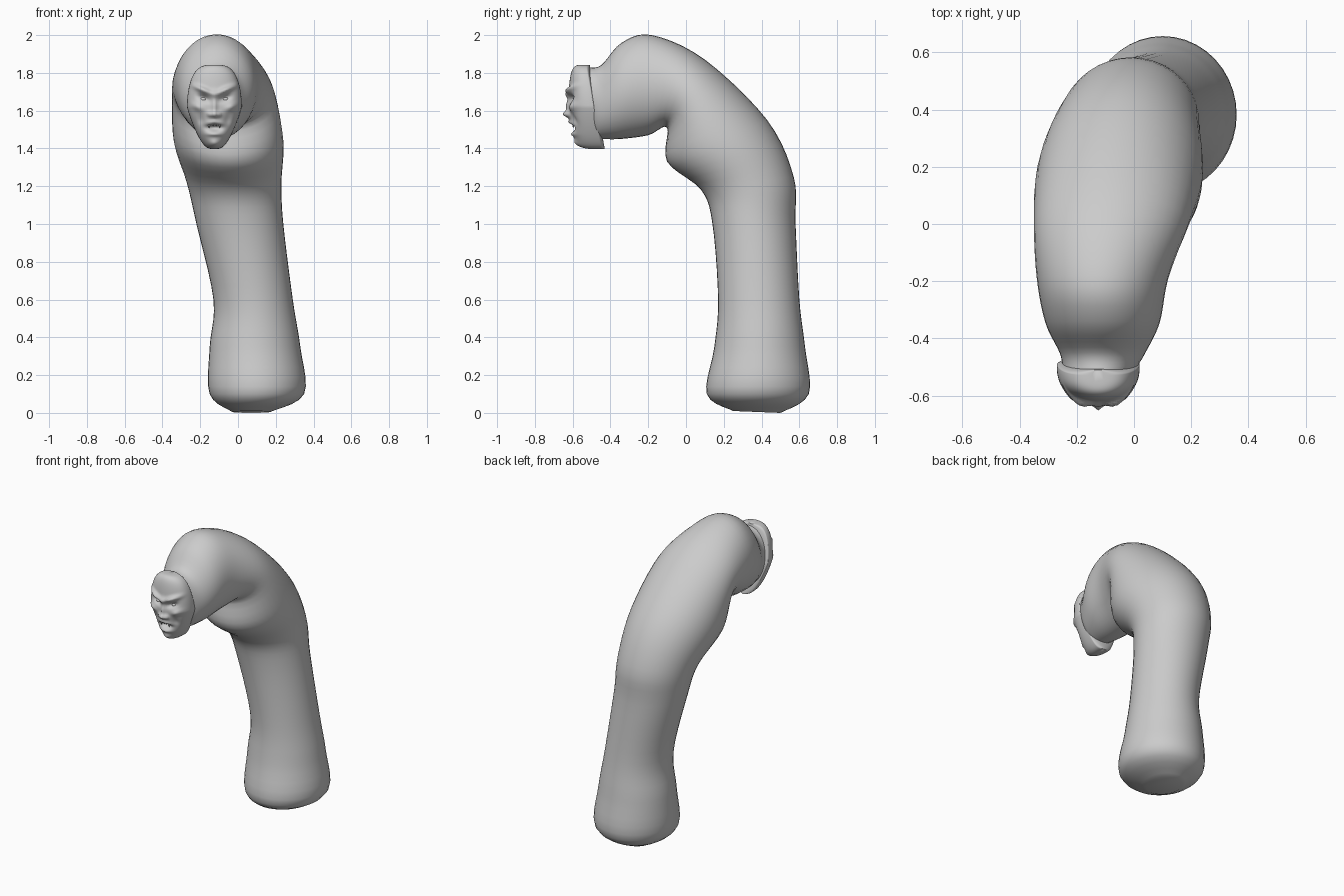
import bpy, bmesh, math
from mathutils import Vector

default_cube = bpy.data.objects.get("Cube")
if default_cube:
    bpy.data.objects.remove(default_cube, do_unlink=True)

shade = (.6, .6, .6, 1)
grey = bpy.data.materials.new("plain grey")
grey.use_nodes = True
grey.diffuse_color = shade
grey.node_tree.nodes["Principled BSDF"].inputs["Base Color"].default_value = shade


def finish(bm, name):
    """Turn a bmesh into a smooth grey object."""
    bmesh.ops.recalc_face_normals(bm, faces=bm.faces)
    for face in bm.faces:
        face.smooth = True
    mesh = bpy.data.meshes.new(name)
    bm.to_mesh(mesh)
    bm.free()
    mesh.materials.append(grey)
    obj = bpy.data.objects.new(name, mesh)
    bpy.context.collection.objects.link(obj)
    return obj


def loft(rings, name):
    """Skin a list of closed point rings and cap both ends."""
    bm = bmesh.new()
    loops = [[bm.verts.new(point) for point in ring] for ring in rings]
    for low, high in zip(loops, loops[1:]):
        for i in range(len(low)):
            bm.faces.new((low[i - 1], low[i], high[i], high[i - 1]))
    bm.faces.new(loops[0])
    bm.faces.new(loops[-1])
    return finish(bm, name)


def smooth_path(keys, steps):
    """Pass a smooth curve through rows of values."""
    rows = [Vector(key) for key in keys]
    padded = [rows[0]] + rows + [rows[-1]]
    path = []
    for before, start, end, after in zip(padded, padded[1:], padded[2:], padded[3:]):
        leave, arrive = (end - before) / 2, (after - start) / 2
        for step in range(steps):
            t = step / steps
            ease = t * t * (3 - 2 * t)
            path.append(start.lerp(end, ease) + leave * (t * (1 - t) ** 2)
                        - arrive * (t * t * (1 - t)))
    return path + [rows[-1]]


def angles(count):
    return [math.tau * i / count for i in range(count)]


# Bent body: inner edge (y, z), outer edge (y, z), middle x, half width
body_keys = [
    (.25, .01, .5, 0, .07, .1),
    (.11, .1, .65, .1, .1, .25),
    (.15, .35, .63, .35, .09, .24),
    (.17, .6, .6, .6, .08, .21),
    (.14, 1, .58, 1, .01, .23),
    (.08, 1.18, .57, 1.25, -.02, .25),
    (-.1, 1.33, .43, 1.55, -.05, .29),
    (-.1, 1.51, .1, 1.87, -.08, .27),
    (-.2, 1.47, -.18, 2, -.11, .23),
    (-.35, 1.45, -.34, 1.96, -.11, .2),
    (-.45, 1.45, -.45, 1.84, -.11, .15),
    (-.48, 1.45, -.52, 1.83, -.12, .13),
]
body_rings = []
for inner_y, inner_z, outer_y, outer_z, middle, half in smooth_path(body_keys, 5):
    inner = Vector((middle, inner_y, inner_z))
    outer = Vector((middle, outer_y, outer_z))
    centre, reach = (inner + outer) / 2, (outer - inner) / 2
    side = Vector((half, 0, 0))
    body_rings.append([centre + reach * math.cos(a) + side * math.sin(a)
                       for a in angles(40)])
loft(body_rings, "bent_body")

# Mirrored face relief: x, z, x spread, z spread, slope, height
relief = {
    "brow": (.06, 1.71, .05, .015, .4, .026),
    "frown": (0, 1.69, .015, .02, 0, .012),
    "socket": (.055, 1.665, .03, .016, .3, -.026),
    "cheekbone": (.09, 1.62, .03, .02, .3, .018),
    "hollow": (.07, 1.55, .02, .03, 0, -.012),
    "nose_bridge": (0, 1.62, .013, .04, 0, .016),
    "nose_tip": (0, 1.58, .02, .016, 0, .03),
    "nostril": (.026, 1.58, .01, .012, 0, .017),
    "upper_lip": (0, 1.54, .04, .01, -.2, .012),
    "mouth": (0, 1.51, .04, .016, 0, -.036),
    "lower_lip": (0, 1.475, .04, .01, 0, .012),
    "chin": (0, 1.425, .03, .02, 0, .014),
}


def bulge(x, z):
    total = 0
    for across, up, wide, tall, slope, height in relief.values():
        dx = abs(x) - across
        dz = z - up - slope * dx
        total += height * math.exp(-(dx / wide) ** 2 - (dz / tall) ** 2)
    return total


# Mask-like face: egg outline, narrowing to the jaw
face_x = -.125
face_rings = []
row_count = 80
for row in range(1, row_count):
    turn = math.pi * row / row_count
    rise, swell = math.cos(turn), math.sin(turn)
    z = 1.62 + .223 * rise
    half = .145 * swell ** .6 * (1 + .4 * min(0, rise))
    back = -.49 - .04 * rise
    depth = (.13 - .03 * rise) * swell ** .4
    ring = []
    for a in angles(88):
        facing, x = math.cos(a), half * math.sin(a)
        if facing > 0:
            y = back - depth * facing ** .75 - bulge(x, z) * min(1, facing * 2)
        else:
            y = back - .02 * facing
        ring.append((face_x + x, y, z))
    face_rings.append(ring)
loft(face_rings, "face")

# Eyes and upper teeth, mirrored about the middle of the face
for side, label in ((1, "left"), (-1, "right")):
    bm = bmesh.new()
    bmesh.ops.create_uvsphere(bm, u_segments=16, v_segments=10, radius=.02)
    eye = finish(bm, label + "_eye")
    eye.location = (face_x + side * .058, -.578, 1.66)
    eye.scale.z = .7
    for name, across, length in (("front_tooth", .008, .012), ("fang", .028, .022)):
        bm = bmesh.new()
        bmesh.ops.create_cone(bm, cap_ends=True, segments=8, radius1=.001,
                              radius2=.007, depth=length)
        tooth = finish(bm, label + "_" + name)
        tooth.location = (face_x + side * across, -.597, 1.53 - length / 2)
